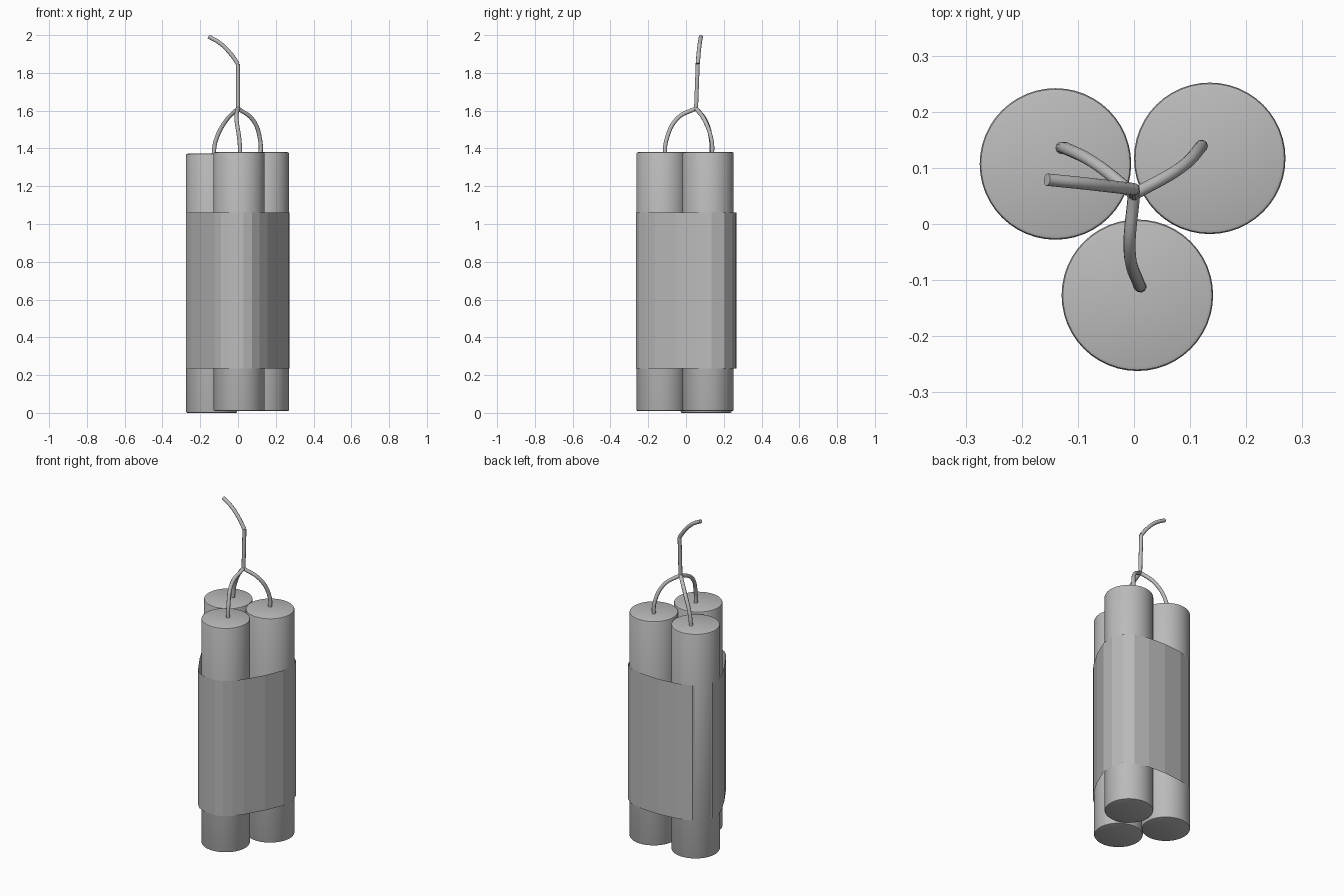
import bpy, bmesh, math

if "Cube" in bpy.data.objects:
    bpy.data.objects.remove(bpy.data.objects["Cube"])

grey = bpy.data.materials.new("plain_grey")
grey.diffuse_color = (0.5, 0.5, 0.5, 1)
grey.use_nodes = True
grey.node_tree.nodes["Principled BSDF"].inputs["Base Color"].default_value = grey.diffuse_color


def make_stick(name, x, y, z0, z1, radius=0.135):
    bpy.ops.mesh.primitive_cylinder_add(vertices=48, radius=radius, depth=z1 - z0,
                                        location=(x, y, (z0 + z1) / 2))
    ob = bpy.context.object
    ob.name = name
    ob.data.materials.append(grey)
    # softly rounded rims
    mod = ob.modifiers.new("rim", 'BEVEL')
    mod.width = 0.007
    mod.segments = 2
    mod.limit_method = 'ANGLE'
    bpy.ops.object.modifier_apply(modifier=mod.name)
    bpy.ops.object.shade_smooth_by_angle(angle=math.radians(35))


def make_cord(name, paths, radius=0.011):
    cu = bpy.data.curves.new(name, 'CURVE')
    cu.dimensions = '3D'
    cu.bevel_depth = radius
    cu.bevel_resolution = 3
    cu.resolution_u = 6
    cu.use_fill_caps = True
    for pts in paths:
        sp = cu.splines.new('BEZIER')
        sp.bezier_points.add(len(pts) - 1)
        for bp, p in zip(sp.bezier_points, pts):
            bp.co = p
            bp.handle_left_type = bp.handle_right_type = 'AUTO'
    ob = bpy.data.objects.new(name, cu)
    bpy.context.collection.objects.link(ob)
    bpy.ops.object.select_all(action='DESELECT')
    ob.select_set(True)
    bpy.context.view_layer.objects.active = ob
    bpy.ops.object.convert(target='MESH')
    ob = bpy.context.object
    ob.data.materials.clear()
    ob.data.materials.append(grey)
    bpy.ops.object.shade_smooth_by_angle(angle=math.radians(40))


# three sticks
make_stick("stick_left", -0.14, 0.107, 0.0, 1.372)
make_stick("stick_right", 0.135, 0.117, 0.01, 1.38)
make_stick("stick_front", 0.006, -0.127, 0.01, 1.38)

# faceted paper band wrapped round the bundle, open at both ends
outline = [(-0.275, 0.135), (-0.275, 0.075), (-0.25, 0.01), (-0.2, -0.085),
           (-0.125, -0.207), (-0.09, -0.24), (-0.05, -0.258), (0.03, -0.265),
           (0.075, -0.25), (0.115, -0.215), (0.155, -0.165), (0.22, -0.055),
           (0.267, 0.055), (0.273, 0.135), (0.25, 0.203), (0.2, 0.243),
           (0.11, 0.262), (0.0, 0.268), (-0.12, 0.257), (-0.205, 0.23)]
bm = bmesh.new()
low = [bm.verts.new((x, y, 0.235)) for x, y in outline]
high = [bm.verts.new((x, y, 1.06)) for x, y in outline]
n = len(outline)
for i in range(n):
    j = (i + 1) % n
    bm.faces.new((low[i], low[j], high[j], high[i]))
me = bpy.data.meshes.new("band")
bm.to_mesh(me)
bm.free()
me.materials.append(grey)
bpy.context.collection.objects.link(bpy.data.objects.new("band", me))

# short fuses meeting at a knot
knot = (0, 0.053, 1.612)
make_cord("fuse_left", [[(-0.13, 0.136, 1.36), (-0.118, 0.133, 1.44),
                         (-0.065, 0.105, 1.545), knot]])
make_cord("fuse_right", [[(0.12, 0.139, 1.36), (0.118, 0.136, 1.44),
                          (0.08, 0.098, 1.55), knot]])
make_cord("fuse_front", [[(0.012, -0.112, 1.36), (0.008, -0.105, 1.44),
                          (-0.008, -0.045, 1.56), knot]])

# long fuse with a bend near the top
bend = (0, 0.062, 1.847)
make_cord("main_fuse", [[(0, 0.053, 1.605), bend],
                        [bend, (-0.042, 0.067, 1.905), (-0.095, 0.073, 1.957),
                         (-0.155, 0.079, 1.992)]])
